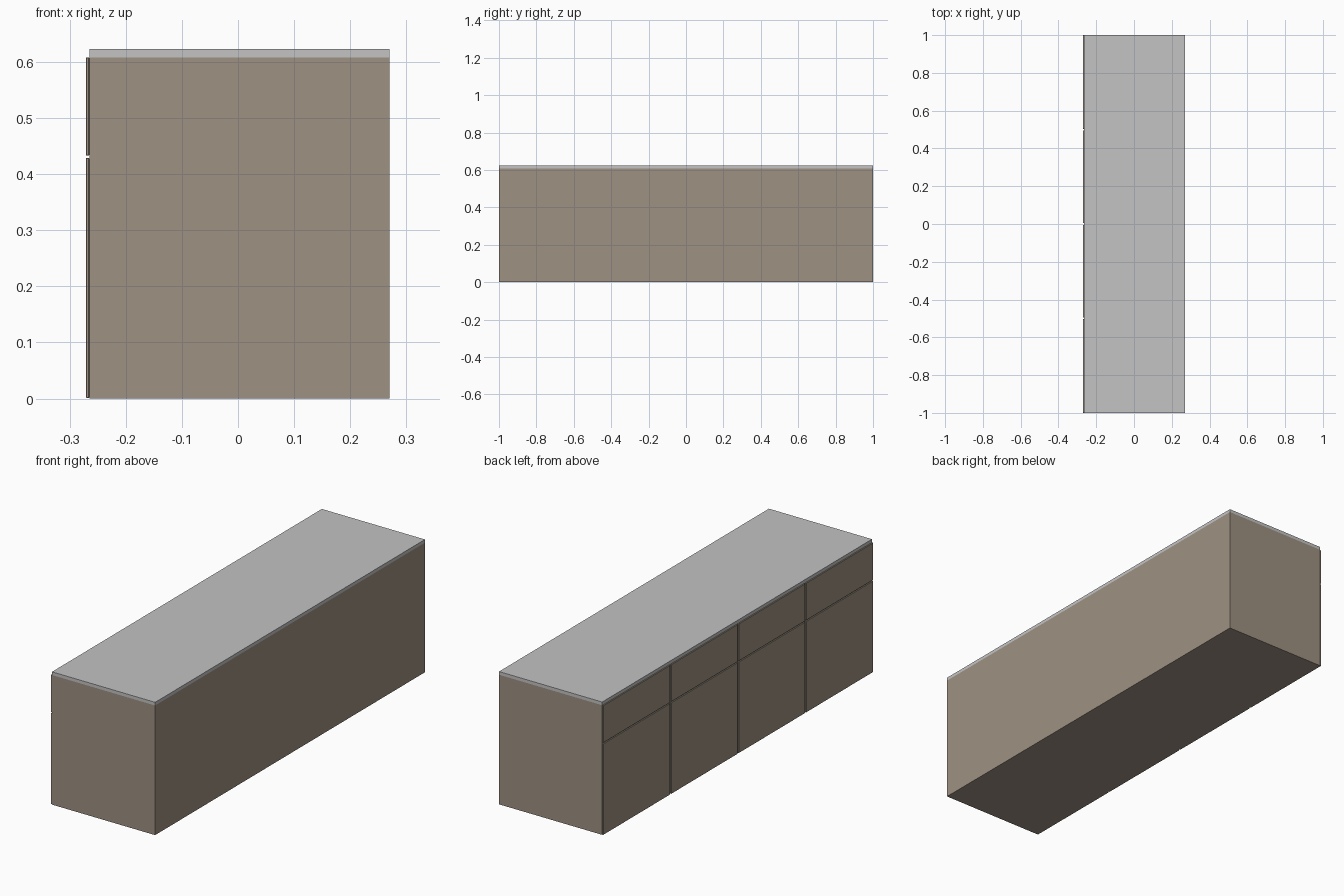
import bpy
import bmesh

if "Cube" in bpy.data.objects:
    bpy.data.objects.remove(bpy.data.objects["Cube"])


def material(name, rgb):
    m = bpy.data.materials.new(name)
    m.diffuse_color = (*rgb, 1.0)
    m.use_nodes = True
    m.node_tree.nodes["Principled BSDF"].inputs["Base Color"].default_value = m.diffuse_color
    return m


taupe = material("taupe_lacquer", (0.337, 0.283, 0.223))
grey = material("grey_worktop", (0.546, 0.546, 0.546))


def box(name, lo, hi, mat, bevel=0.0):
    """Axis-aligned box between two corners, with an optional small bevel."""
    bm = bmesh.new()
    bmesh.ops.create_cube(bm, size=1.0)
    for v in bm.verts:
        v.co = [lo[i] if v.co[i] < 0 else hi[i] for i in range(3)]
    mesh = bpy.data.meshes.new(name)
    bm.to_mesh(mesh)
    bm.free()
    mesh.materials.append(mat)
    ob = bpy.data.objects.new(name, mesh)
    bpy.context.collection.objects.link(ob)
    if bevel:
        mod = ob.modifiers.new("edge_bevel", 'BEVEL')
        mod.width = bevel
        mod.segments = 1
    return ob


FRONT, BACK = -0.265, 0.27     # carcass depth along x
FACE = -0.271                  # outer surface of the door fronts
TOP = 0.608                    # underside of the worktop
GAP = 0.008                    # shadow gap between neighbouring fronts

# Carcass and worktop
box("cabinet_body", (FRONT, -1, 0), (BACK, 1, TOP), taupe)
box("worktop", (FRONT, -1, TOP), (BACK, 1, 0.623), grey)

# Four columns, each with a door below and a drawer above
for i in range(4):
    y0 = -1 + 0.5 * i + (GAP / 2 if i > 0 else 0)
    y1 = -0.5 + 0.5 * i - (GAP / 2 if i < 3 else 0)
    box(f"door_front_{i + 1}", (FACE, y0, 0.001), (FRONT, y1, 0.429), taupe, 0.001)
    box(f"drawer_front_{i + 1}", (FACE, y0, 0.433), (FRONT, y1, TOP), taupe, 0.001)
